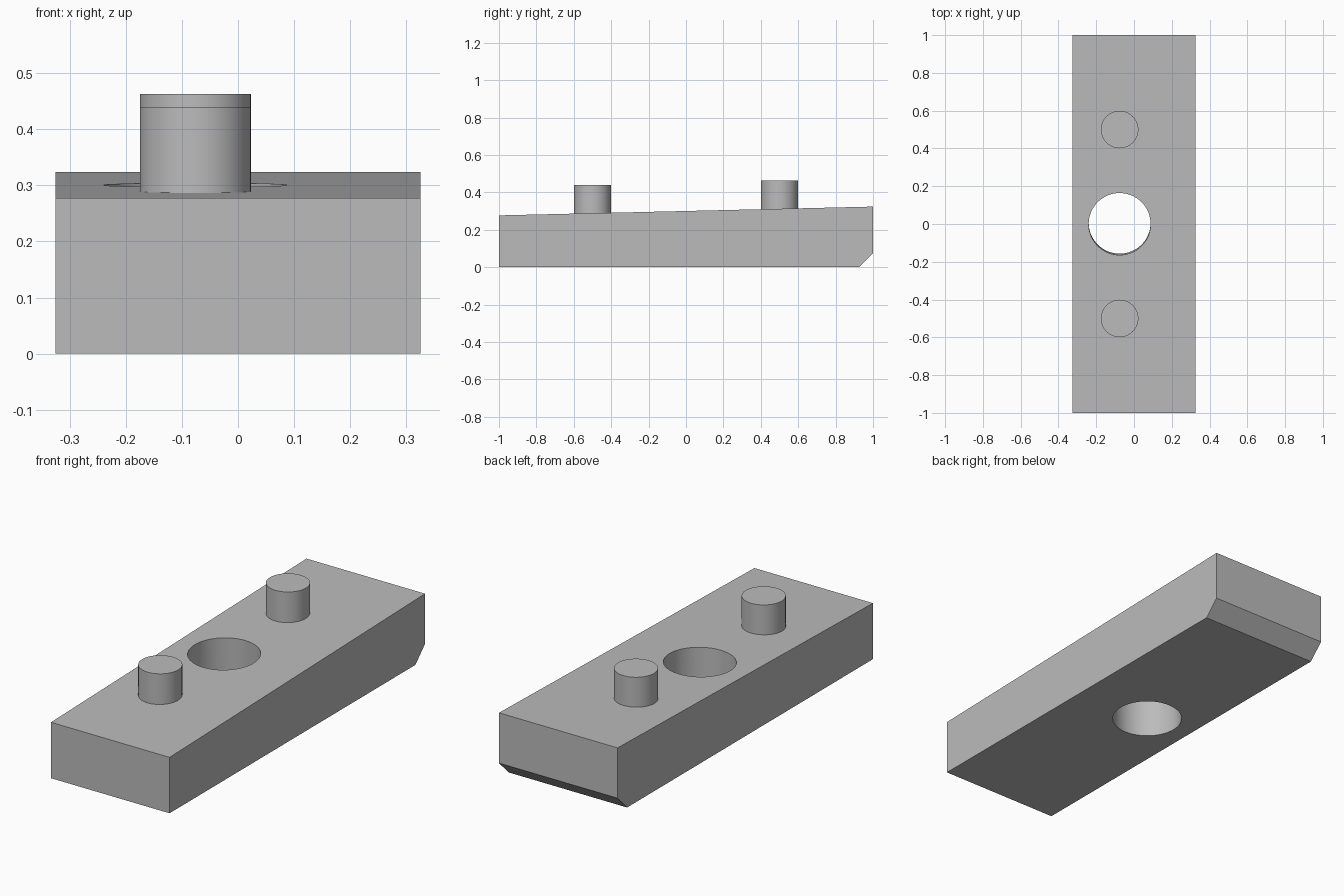
import bpy, bmesh, math

if "Cube" in bpy.data.objects:
    bpy.data.objects.remove(bpy.data.objects["Cube"])

CX = -0.076                      # line of pegs and hole
SLOPE = 0.0235                   # rise of the top face along y
TOP = 0.3005                     # top height at the middle

grey = bpy.data.materials.new("plain grey")
grey.diffuse_color = (0.5, 0.5, 0.5, 1)
grey.use_nodes = True
grey.node_tree.nodes["Principled BSDF"].inputs["Base Color"].default_value = grey.diffuse_color


def finish(obj):
    obj.data.materials.append(grey)
    bpy.ops.object.select_all(action='DESELECT')
    obj.select_set(True)
    bpy.context.view_layer.objects.active = obj
    bpy.ops.object.shade_smooth_by_angle(angle=math.radians(30))


def cylinder(name, radius, z0, z1, y, tilt=0.0):
    bpy.ops.mesh.primitive_cylinder_add(
        vertices=64, radius=radius, depth=z1 - z0,
        location=(CX, y, (z0 + z1) / 2), rotation=(tilt, 0, 0))
    obj = bpy.context.object
    obj.name = name
    return obj


# Wedge block: side profile (y, z) extruded across x, with a chamfered back edge
profile = [(-1, 0), (0.925, 0), (1, 0.075), (1, TOP + SLOPE), (-1, TOP - SLOPE)]
bm = bmesh.new()
face = bm.faces.new([bm.verts.new((-0.325, y, z)) for y, z in profile])
new = bmesh.ops.extrude_face_region(bm, geom=[face])["geom"]
bmesh.ops.translate(bm, vec=(0.65, 0, 0),
                    verts=[v for v in new if isinstance(v, bmesh.types.BMVert)])
bmesh.ops.recalc_face_normals(bm, faces=bm.faces)
mesh = bpy.data.meshes.new("wedge_block")
bm.to_mesh(mesh)
bm.free()
block = bpy.data.objects.new("wedge_block", mesh)
bpy.context.collection.objects.link(block)

# Through hole, square to the sloping top
cutter = cylinder("hole_cutter", 0.164, -0.2, 0.8, 0.0, math.atan(SLOPE))
cutter.hide_render = True
cutter.hide_set(True)
cut = block.modifiers.new("hole", 'BOOLEAN')
cut.operation = 'DIFFERENCE'
cut.solver = 'EXACT'
cut.object = cutter
bpy.context.view_layer.objects.active = block
block.select_set(True)
bpy.ops.object.modifier_apply(modifier=cut.name)
bpy.data.objects.remove(cutter)
finish(block)

# Two upright pegs
for name, y in (("front_peg", -0.5), ("back_peg", 0.5)):
    surface = TOP + SLOPE * y
    finish(cylinder(name, 0.099, surface - 0.02, surface + 0.15, y))
